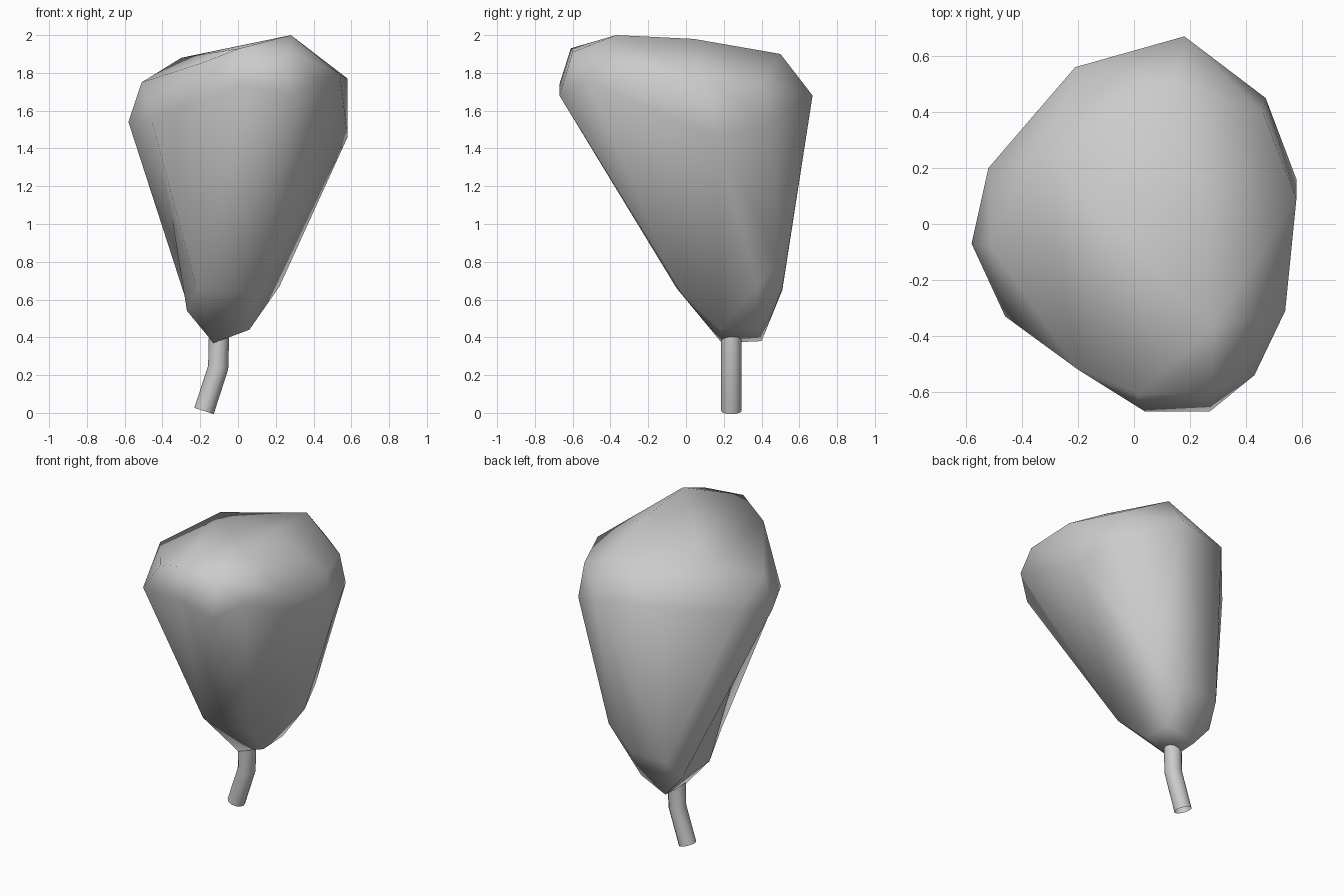
import bpy
import bmesh

default_cube = bpy.data.objects.get("Cube")
if default_cube:
    bpy.data.objects.remove(default_cube, do_unlink=True)


def make_material(name, rgb):
    colour = (*rgb, 1.0)
    material = bpy.data.materials.new(name)
    material.diffuse_color = colour
    material.use_nodes = True
    shader = material.node_tree.nodes["Principled BSDF"]
    shader.inputs["Base Color"].default_value = colour
    return material


def add_object(name, data, material):
    data.materials.append(material)
    part = bpy.data.objects.new(name, data)
    bpy.context.collection.objects.link(part)
    return part


def press_hollow(bm, rim, floor):
    """Merge the faces inside a rim of corners and sink their middle."""
    inside = [face for face in bm.faces
              if all(vert in rim for vert in face.verts)]
    if not inside:
        return
    merged = bmesh.ops.dissolve_faces(bm, faces=inside, use_verts=False)
    poked = bmesh.ops.poke(bm, faces=merged["region"])
    for vert in poked["verts"]:
        vert.co = floor


def skin_over(name, levels, material, hollow_rim, hollow_floor):
    """Stretch a taut smooth skin over several levels of corner points."""
    mesh = bpy.data.meshes.new(name)
    bm = bmesh.new()
    corners = {}
    for level in levels:
        for corner in level:
            corners[corner] = bm.verts.new(corner)
    rim = [corners[corner] for corner in hollow_rim]
    bmesh.ops.convex_hull(bm, input=bm.verts[:])
    press_hollow(bm, rim, hollow_floor)
    loose = [vert for vert in bm.verts if not vert.link_faces]
    bmesh.ops.delete(bm, geom=loose, context="VERTS")
    bmesh.ops.recalc_face_normals(bm, faces=bm.faces[:])
    for face in bm.faces:
        face.smooth = True
    bm.to_mesh(mesh)
    bm.free()
    return add_object(name, mesh, material)


def bent_tube(name, path, radius, material):
    """Sweep a round open tube along a bent path."""
    curve = bpy.data.curves.new(name, "CURVE")
    curve.dimensions = "3D"
    curve.bevel_depth = radius
    curve.bevel_resolution = 4
    spline = curve.splines.new("POLY")
    spline.points.add(len(path) - 1)
    for point, position in zip(spline.points, path):
        point.co = (*position, 1.0)
    spline.use_smooth = True
    return add_object(name, curve, material)


grey = make_material("plain grey", (0.6, 0.6, 0.6))

# Body: slanted crown, broad shoulder, narrow neck and small tip
crown = [(.28, -.37, 2), (.25, .04, 1.98), (.15, .5, 1.9), (.28, -.6, 1.91),
         (.01, -.61, 1.93), (-.2, -.52, 1.85), (-.3, .24, 1.88),
         (-.51, -.08, 1.75)]
right_shoulder = [(-.46, -.33, 1.56), (-.58, -.07, 1.54)]
shoulder = [(.18, .67, 1.68), (.47, .45, 1.54), (.46, .4, 1.75),
            (.58, .16, 1.46), (.58, .09, 1.77), (.54, -.31, 1.79),
            (.43, -.54, 1.76), (.27, -.67, 1.68), (.04, -.67, 1.74),
            (-.52, .2, 1.6), (-.21, .56, 1.69)]
right_neck = [(-.27, .14, .54), (-.22, -.05, .66), (-.25, .4, .52)]
neck = [(.22, .38, .67), (.22, .49, .79), (.05, .51, .66), (-.21, .51, .65),
        (.1, -.03, .64)]
tip = [(-.13, .19, .37), (.06, .18, .44), (.06, .38, .45), (-.13, .4, .38)]

# A shallow hollow runs down the right side of the body
skin_over("body", [crown, right_shoulder, shoulder, right_neck, neck, tip],
          grey, right_shoulder + right_neck, (-.35, .02, 1.03))

# Stem: short round stalk with one bend
stem_path = [(-.18, .24, .01), (-.105, .24, .24), (-.1, .24, .43)]
bent_tube("stem", stem_path, .054, grey)
